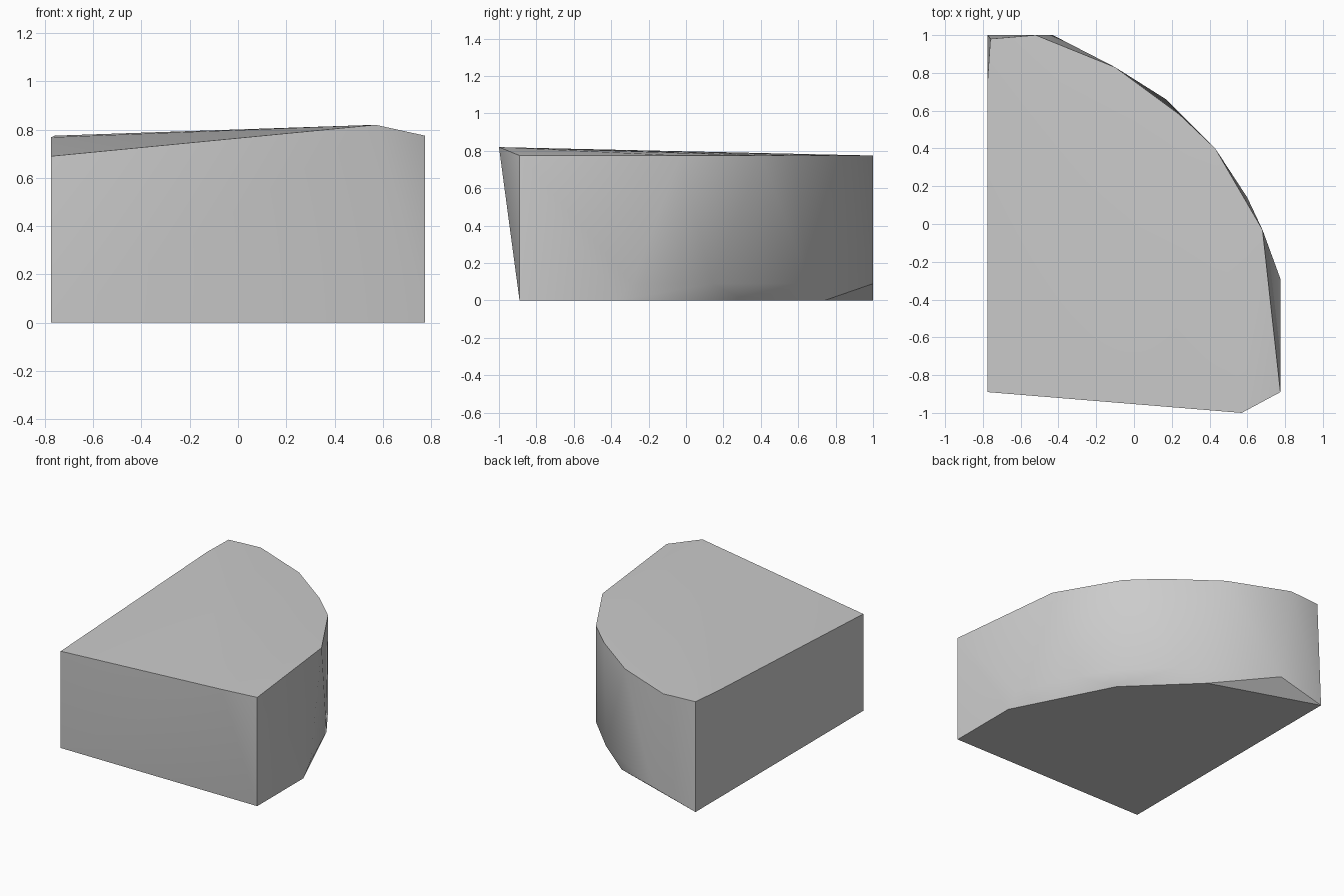
import bpy
import bmesh
import math

# Start without the default cube
default_cube = bpy.data.objects.get("Cube")
if default_cube:
    bpy.data.objects.remove(default_cube, do_unlink=True)


def make_material(name, colour):
    material = bpy.data.materials.new(name)
    material.use_nodes = True
    material.diffuse_color = colour
    material.node_tree.nodes["Principled BSDF"].inputs["Base Color"].default_value = colour
    return material


def make_hull(name, points, material):
    """Wrap a tight convex skin around the outline points."""
    mesh = bpy.data.meshes.new(name)
    bm = bmesh.new()
    for point in points:
        bm.verts.new(point)
    bmesh.ops.convex_hull(bm, input=bm.verts[:])
    loose = [v for v in bm.verts if not v.link_faces]
    bmesh.ops.delete(bm, geom=loose, context='VERTS')
    bmesh.ops.recalc_face_normals(bm, faces=bm.faces[:])
    bm.to_mesh(mesh)
    bm.free()
    mesh.materials.append(material)
    block = bpy.data.objects.new(name, mesh)
    bpy.context.collection.objects.link(block)
    return block


def at_height(outline, z):
    return [(x, y, z) for x, y in outline]


half_width, front, rim = 0.775, -0.89, 0.775

# Flat base: two straight sides joined by a coarse arc
base = [(-half_width, front), (half_width, front), (half_width, -0.37),
        (0.42, 0.32), (-0.01, 0.74), (-half_width, 1)]

# Widest outline just above the chipped lower edge
skirt = [(half_width, -0.29), (0.6, 0.14), (0.43, 0.4),
         (0.17, 0.66), (-0.43, 1)]

# Upper edge of the curved wall
upper = [(half_width, front), (0.68, -0.03), (0.43, 0.4), (0.24, 0.58),
         (-0.1, 0.83), (-0.52, 1), (-0.76, 0.98)]

# Sloping top: low front corner, raised front peak, slight bend on the straight side
crown = [(-half_width, front, 0.69), (0.57, -1, 0.82), (-half_width, 0.76, 0.768)]

points = at_height(base, 0) + at_height(skirt, 0.09) + at_height(upper, rim) + crown
wedge = make_hull("quarter_round_block", points,
                  make_material("light grey", (0.6, 0.6, 0.6, 1)))

# Soft curved wall with crisp outer edges
bpy.ops.object.select_all(action='DESELECT')
wedge.select_set(True)
bpy.context.view_layer.objects.active = wedge
bpy.ops.object.shade_smooth_by_angle(angle=math.radians(35))
